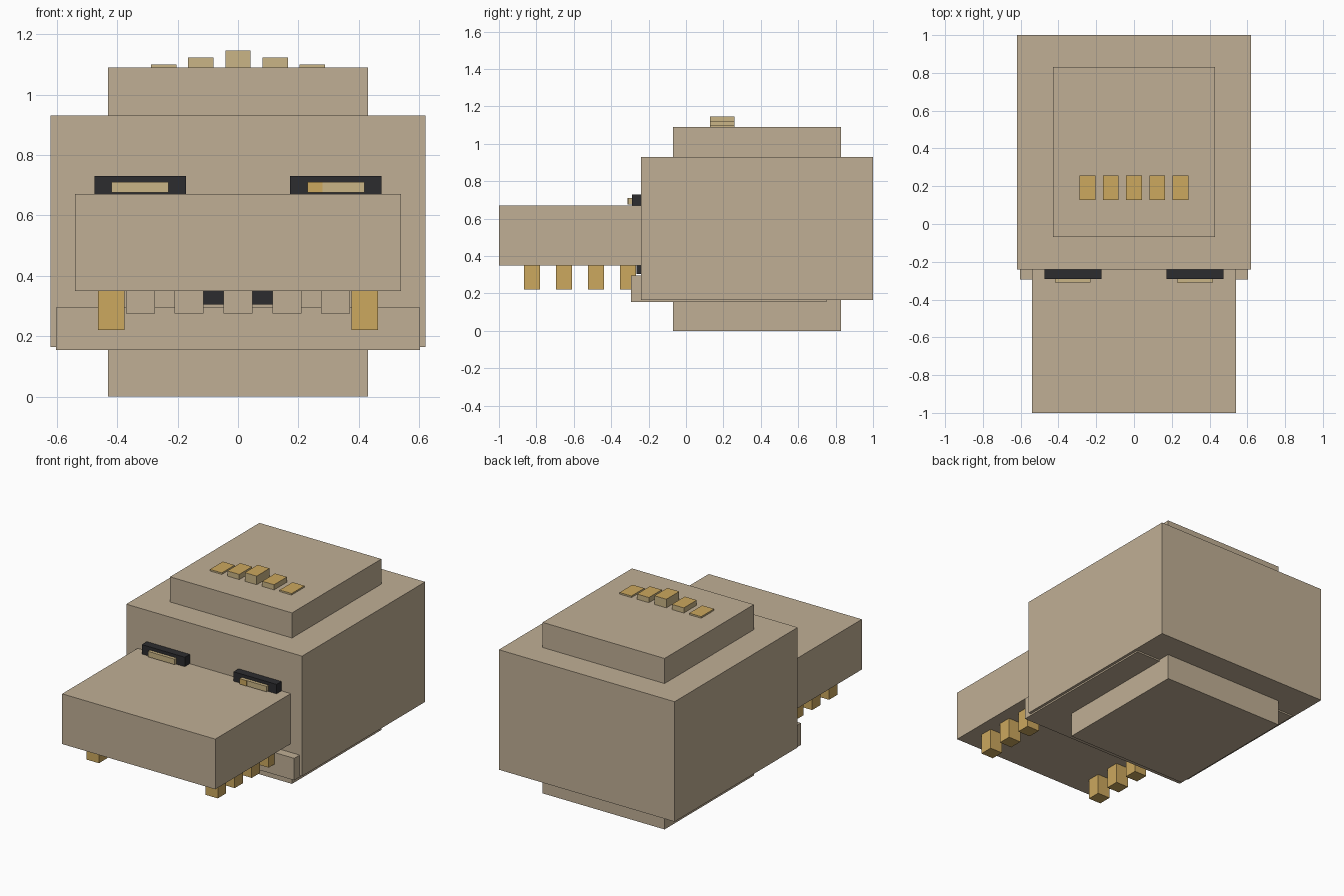
import bpy
import bmesh
from mathutils import Vector

cube = bpy.data.objects.get("Cube")
if cube:
    bpy.data.objects.remove(cube, do_unlink=True)


def linear(c):
    c /= 255
    return c / 12.92 if c <= 0.04045 else ((c + 0.055) / 1.055) ** 2.4


def material(name, r, g, b):
    col = (linear(r), linear(g), linear(b), 1)
    m = bpy.data.materials.new(name)
    m.use_nodes = True
    m.diffuse_color = col
    node = m.node_tree.nodes["Principled BSDF"]
    node.inputs["Base Color"].default_value = col
    node.inputs["Roughness"].default_value = 0.8
    return m


BEIGE = material("beige_hide", 192, 175, 149)
GOLD = material("gold", 204, 168, 94)
PALE = material("pale_gold", 202, 181, 134)
DARK = material("charcoal", 44, 44, 47)


def box(name, x, y, z, mat, top_mat=None):
    """Box from (min, max) ranges; top_mat colours the upward face."""
    bm = bmesh.new()
    bmesh.ops.create_cube(bm, size=1)
    lo, hi = Vector((x[0], y[0], z[0])), Vector((x[1], y[1], z[1]))
    mid, size = (lo + hi) / 2, hi - lo
    for v in bm.verts:
        v.co = Vector(a * b for a, b in zip(v.co, size))
    bm.normal_update()
    if top_mat:
        for f in bm.faces:
            f.material_index = 1 if f.normal.z > 0.5 else 0
    mesh = bpy.data.meshes.new(name)
    bm.to_mesh(mesh)
    bm.free()
    mesh.materials.append(mat)
    if top_mat:
        mesh.materials.append(top_mat)
    ob = bpy.data.objects.new(name, mesh)
    ob.location = mid
    bpy.context.collection.objects.link(ob)
    return ob


# Head, crown, neck base, snout and lower jaw
box("head", (-0.62, 0.62), (-0.24, 1.0), (0.165, 0.93), BEIGE)
box("crown", (-0.43, 0.43), (-0.07, 0.83), (0.93, 1.09), BEIGE)
box("neck_base", (-0.43, 0.43), (-0.07, 0.83), (0.0, 0.165), BEIGE)
box("snout", (-0.54, 0.54), (-1.0, -0.24), (0.35, 0.67), BEIGE)
box("lower_jaw", (-0.603, 0.603), (-0.295, 0.75), (0.155, 0.295), BEIGE)

# Dark mouth interior
box("mouth_gap", (-0.15, 0.15), (-0.265, -0.24), (0.305, 0.35), DARK)

# Eyes and side teeth on both sides
for side, s in (("left", 1), ("right", -1)):
    def span(a, b):
        return tuple(sorted((s * a, s * b)))

    box(f"{side}_eye_socket", span(0.172, 0.475), (-0.29, -0.24), (0.67, 0.73), DARK)
    box(f"{side}_iris", span(0.23, 0.418), (-0.31, -0.29), (0.675, 0.71), PALE)
    for i in range(4):
        y = -0.865 + 0.171 * i
        box(f"{side}_tooth_{i + 1}", span(0.375, 0.463), (y, y + 0.085), (0.22, 0.35), GOLD)

# Gold glint on the left iris
box("left_iris_glint", (0.23, 0.28), (-0.312, -0.31), (0.675, 0.71), GOLD)

# Row of small back teeth under the snout, and the crown ridges
for i in range(-2, 3):
    x = 0.1615 * i
    box(f"back_tooth_{i + 3}", (x - 0.048, x + 0.048), (-0.35, -0.27), (0.275, 0.35), BEIGE)
    x = 0.123 * i
    top = (1.145, 1.123, 1.10)[abs(i)]
    box(f"crown_ridge_{i + 3}", (x - 0.042, x + 0.042), (0.128, 0.258), (1.09, top), PALE, GOLD)
